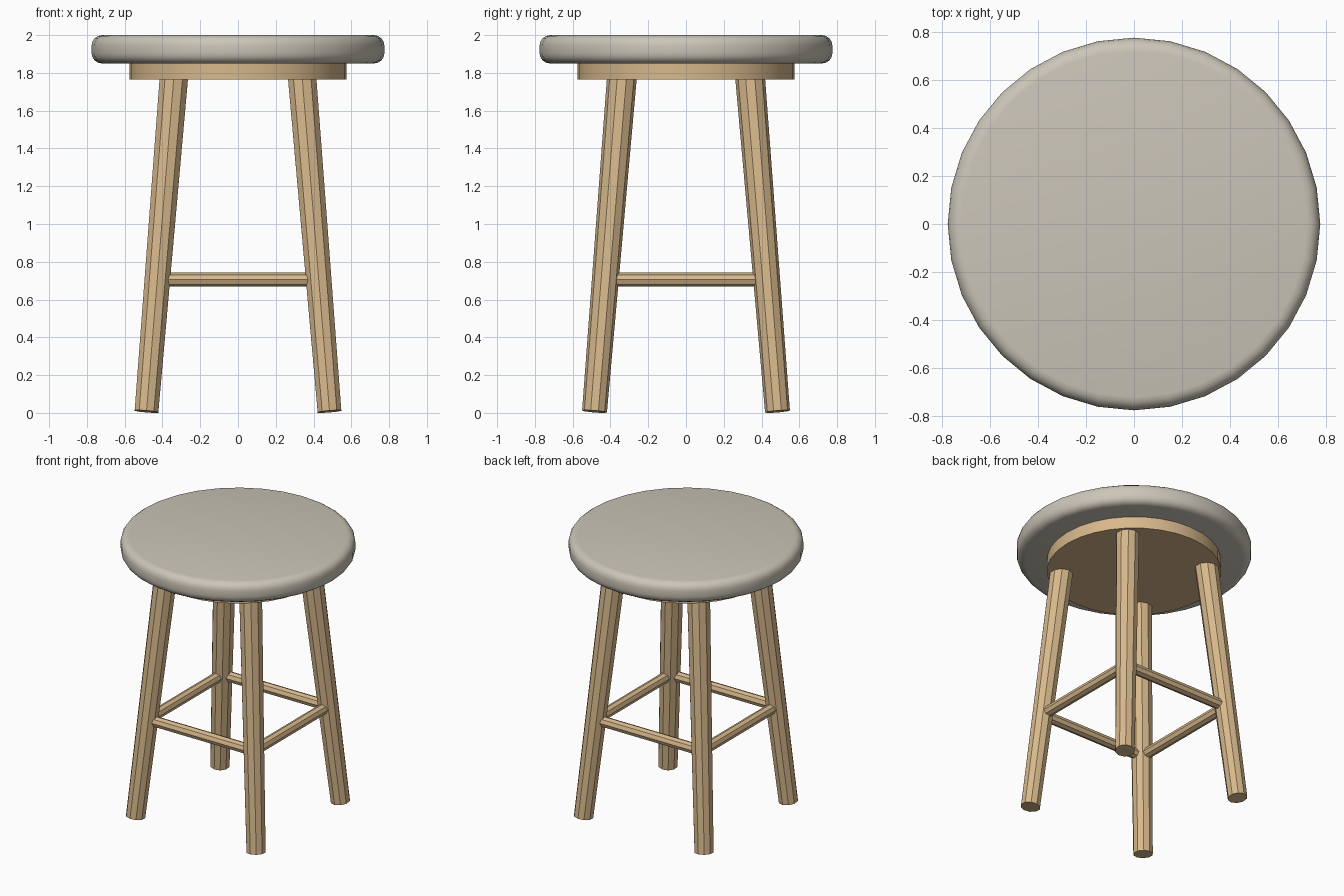
import bpy
from mathutils import Vector

if "Cube" in bpy.data.objects:
    bpy.data.objects.remove(bpy.data.objects["Cube"])

def material(name, color):
    m = bpy.data.materials.new(name)
    m.diffuse_color = (*color, 1)
    m.use_nodes = True
    m.node_tree.nodes["Principled BSDF"].inputs["Base Color"].default_value = m.diffuse_color
    return m

wood = material("wood", (0.68, 0.48, 0.26))
cushion = material("cushion", (0.60, 0.56, 0.48))

def rod(name, a, b, r1, r2, sides, mat):
    """Tapered prism from point a to point b."""
    a, b = Vector(a), Vector(b)
    d = b - a
    bpy.ops.mesh.primitive_cone_add(vertices=sides, radius1=r1, radius2=r2,
                                    depth=d.length, location=(a + b) / 2)
    ob = bpy.context.object
    ob.name = name
    ob.rotation_euler = Vector((0, 0, 1)).rotation_difference(d).to_euler()
    ob.data.materials.append(mat)
    return ob

# Padded round seat with rounded rims
seat = rod("seat", (0, 0, 1.85), (0, 0, 2.0), 0.775, 0.775, 32, cushion)
bevel = seat.modifiers.new("round_rim", 'BEVEL')
bevel.width = 0.055
bevel.segments = 4
bevel.limit_method = 'ANGLE'
bevel.angle_limit = 0.8
bpy.ops.object.modifier_apply(modifier=bevel.name)
bpy.ops.object.shade_smooth_by_angle(angle=0.6)

# Wooden disc under the seat
rod("seat_base", (0, 0, 1.765), (0, 0, 1.86), 0.575, 0.575, 32, wood)
bpy.ops.object.shade_smooth_by_angle(angle=0.5)

# Splayed, tapered legs
def spread(z):
    return 0.485 - 0.082 * z

corners = [("front_left", -1, -1), ("front_right", 1, -1),
           ("back_right", 1, 1), ("back_left", -1, 1)]
for name, sx, sy in corners:
    lo, hi = 0.0075, 1.80
    rod(name + "_leg", (sx * spread(lo), sy * spread(lo), lo),
        (sx * spread(hi), sy * spread(hi), hi), 0.066, 0.079, 10, wood)

# Rungs joining neighbouring legs
z = 0.705
k = spread(z)
for i, side in enumerate(("front", "right", "back", "left")):
    _, ax, ay = corners[i]
    _, bx, by = corners[(i + 1) % 4]
    rod(side + "_rung", (ax * k, ay * k, z), (bx * k, by * k, z),
        0.037, 0.037, 8, wood)
